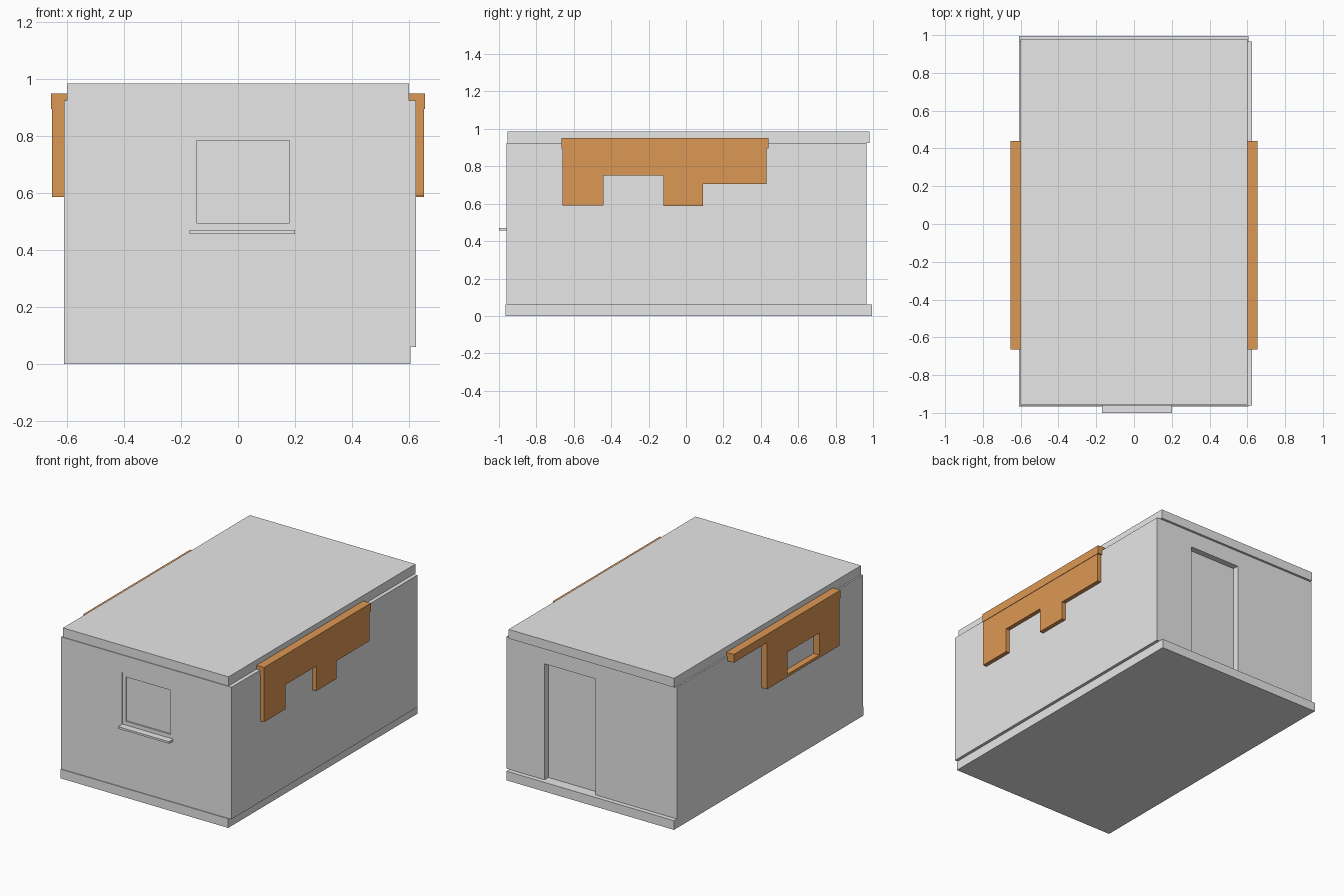
import bpy
import bmesh

if "Cube" in bpy.data.objects:
    bpy.data.objects.remove(bpy.data.objects["Cube"], do_unlink=True)


def material(name, rgb):
    m = bpy.data.materials.new(name)
    m.use_nodes = True
    m.diffuse_color = (*rgb, 1)
    m.node_tree.nodes["Principled BSDF"].inputs["Base Color"].default_value = (*rgb, 1)
    return m


GREY = material("plaster grey", (0.8, 0.8, 0.8))
WOOD = material("warm wood", (0.72, 0.316, 0.089))


def add(name, bm, mat):
    bmesh.ops.recalc_face_normals(bm, faces=bm.faces)
    mesh = bpy.data.meshes.new(name)
    bm.to_mesh(mesh)
    bm.free()
    mesh.materials.append(mat)
    ob = bpy.data.objects.new(name, mesh)
    bpy.context.collection.objects.link(ob)
    return ob


def box(name, xs, ys, zs, mat):
    """Box between the given limits on each axis."""
    bm = bmesh.new()
    bmesh.ops.create_cube(bm, size=1)
    for v in bm.verts:
        v.co = [lim[0] if c < 0 else lim[1] for c, lim in zip(v.co, (xs, ys, zs))]
    return add(name, bm, mat)


def plate(name, outline, x_in, x_out, mat):
    """Extrude a (y, z) outline along x."""
    bm = bmesh.new()
    face = bm.faces.new([bm.verts.new((x_in, y, z)) for y, z in outline])
    ext = bmesh.ops.extrude_face_region(bm, geom=[face])
    for v in ext["geom"]:
        if isinstance(v, bmesh.types.BMVert):
            v.co.x = x_out
    return add(name, bm, mat)


def cut(target, xs, ys, zs):
    """Carve a box-shaped recess out of the target."""
    cutter = box("cutter", xs, ys, zs, GREY)
    cutter.hide_render = True
    mod = target.modifiers.new("recess", "BOOLEAN")
    mod.operation = "DIFFERENCE"
    mod.solver = "EXACT"
    mod.object = cutter
    bpy.context.view_layer.objects.active = target
    bpy.ops.object.modifier_apply(modifier=mod.name)
    bpy.data.objects.remove(cutter, do_unlink=True)


# Building shell
box("floor_slab", (-0.61, 0.605), (-0.965, 0.995), (0, 0.06), GREY)
walls = box("walls", (-0.61, 0.625), (-0.96, 0.965), (0.06, 0.925), GREY)
box("roof_slab", (-0.6, 0.6), (-0.955, 0.98), (0.925, 0.985), GREY)

# Window frame, pane recess and sill at the front
cut(walls, (-0.17, 0.2), (-1.1, -0.955), (0.47, 0.81))
cut(walls, (-0.145, 0.18), (-1.1, -0.945), (0.495, 0.785))
box("window_sill", (-0.17, 0.2), (-1.0, -0.95), (0.457, 0.47), GREY)

# Door recess at the back
cut(walls, (-0.02, 0.35), (0.925, 1.1), (0.05, 0.82))

# Wooden beams along both sides
for side, s in (("left", 1), ("right", -1)):
    box(side + "_beam", sorted((s * 0.6, s * 0.655)), (-0.665, 0.44), (0.895, 0.95), WOOD)

# Stepped cladding on the left side
plate("left_cladding", [
    (-0.66, 0.895), (-0.66, 0.59), (-0.44, 0.59), (-0.44, 0.75), (-0.12, 0.75),
    (-0.12, 0.587), (0.09, 0.587), (0.09, 0.705), (0.43, 0.705), (0.43, 0.895),
], 0.61, 0.652, WOOD)

# Cladding with an opening on the right side
right = plate("right_cladding", [
    (-0.66, 0.895), (-0.66, 0.587), (0.09, 0.587), (0.09, 0.895),
], -0.6, -0.652, WOOD)
cut(right, (-0.8, -0.5), (-0.45, -0.12), (0.605, 0.75))
